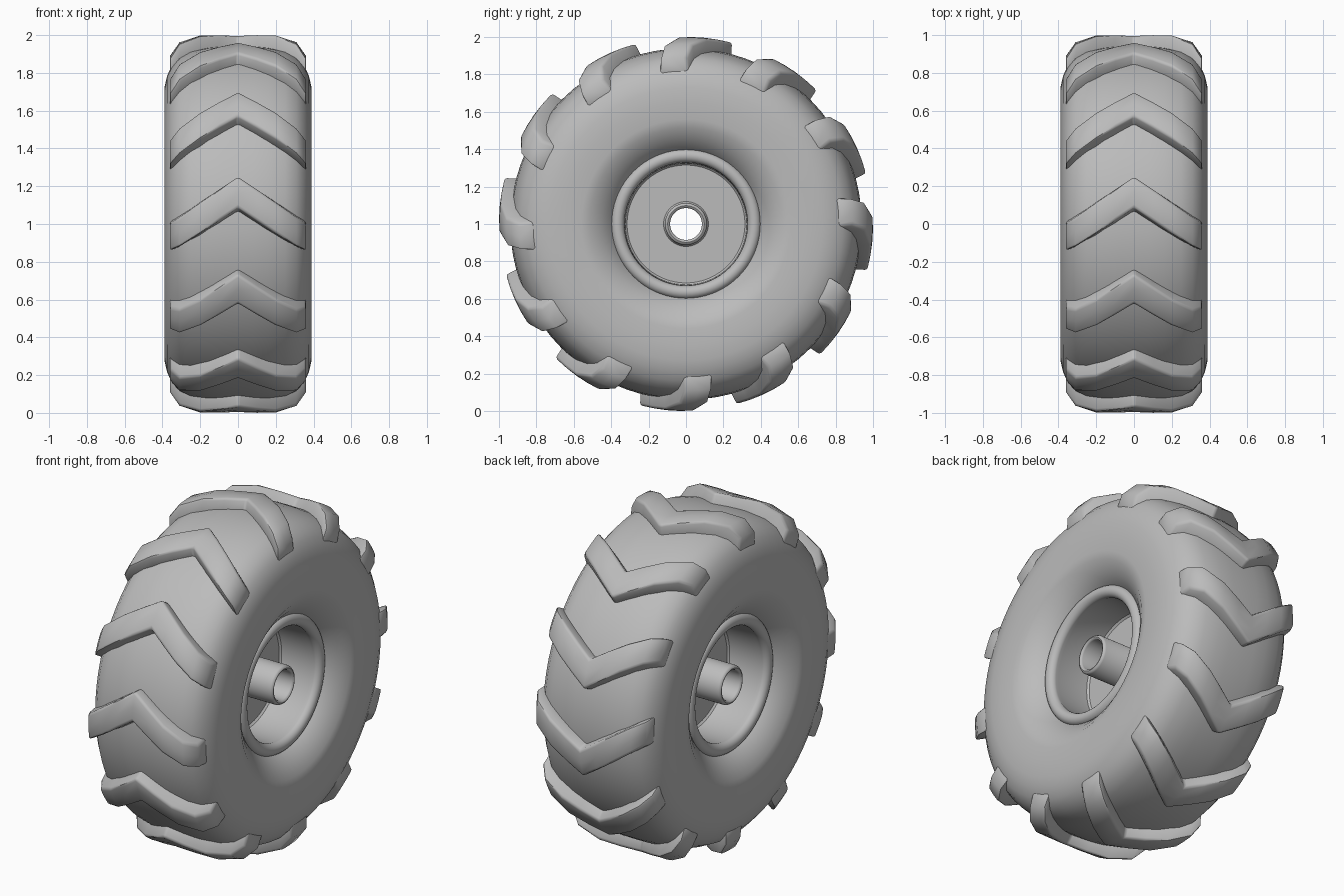
import bpy, bmesh
from math import sin, cos, pi, radians
from mathutils import Vector

cube = bpy.data.objects.get("Cube")
if cube:
    bpy.data.objects.remove(cube, do_unlink=True)

grey = bpy.data.materials.new("rubber_grey")
grey.use_nodes = True
grey.diffuse_color = (0.5, 0.5, 0.5, 1)
grey.node_tree.nodes["Principled BSDF"].inputs["Base Color"].default_value = (0.5, 0.5, 0.5, 1)

AXLE = Vector((0, 0, 1))


def add_object(name, mesh):
    obj = bpy.data.objects.new(name, mesh)
    obj.location = AXLE
    bpy.context.collection.objects.link(obj)
    return obj


def finish(name, bm, angle):
    """Turn a bmesh into a smooth-shaded object standing on the axle."""
    bmesh.ops.recalc_face_normals(bm, faces=bm.faces)
    mesh = bpy.data.meshes.new(name)
    bm.to_mesh(mesh)
    bm.free()
    mesh.materials.append(grey)
    obj = add_object(name, mesh)
    bpy.ops.object.select_all(action="DESELECT")
    obj.select_set(True)
    bpy.context.view_layer.objects.active = obj
    bpy.ops.object.shade_smooth_by_angle(angle=radians(angle))
    return obj


def point(x, r, a):
    """Point at radius r, a radians up from the front."""
    return Vector((x, -r * cos(a), r * sin(a)))


def lathe(name, half, angle, steps=72):
    """Revolve a half profile of (x, radius), mirrored in x, into a closed ring."""
    loop = half + [(-x, r) for x, r in reversed(half) if x > 0]
    bm = bmesh.new()
    rings = [[bm.verts.new(point(x, r, 2 * pi * i / steps)) for x, r in loop]
             for i in range(steps)]
    for i in range(steps):
        a, b = rings[i], rings[(i + 1) % steps]
        for j in range(len(loop)):
            k = (j + 1) % len(loop)
            bm.faces.new((a[j], a[k], b[k], b[j]))
    return finish(name, bm, angle)


# Tyre body: rounded crown, flat sidewall, dished inner shoulder
lathe("tyre", [(0, .94), (.08, .939), (.16, .933), (.25, .914), (.31, .885), (.35, .84),
               (.375, .785), (.388, .73), (.39, .65), (.388, .56), (.38, .515),
               (.335, .45), (.28, .39), (.2, .36), (0, .36)], 50)

# Rim: hollow hub, centre disc, barrel wall and rounded bead
bead = [(.272 + .036 * sin(t), .365 - .036 * cos(t))
        for t in (pi * i / 10 for i in range(11))]
lathe("rim", [(0, .085), (.29, .085), (.298, .089), (.302, .098), (.298, .107), (.288, .112),
              (.06, .112), (.05, .12), (.05, .315), (.06, .325), (.25, .335)]
      + bead + [(.25, .375), (0, .375)], 40)

# Tread lug: a chevron bar, apex leading, wrapped over the crown
half = [(.36, .89, .80), (.31, .962, .84), (.2, .998, .88), (.1, 1.0, .9)]
stations = [(-x, t, b) for x, t, b in half] + [(0, 1.0, .9)] + half[::-1]
bm = bmesh.new()
rows = []
for x, top, base in stations:
    f = abs(x) / .36
    tail, lead = radians(5 - 14 * f), radians(14.5 - 14.5 * f)
    flare = radians(1.2)
    rows.append([bm.verts.new(point(x, r, a)) for r, a in
                 ((base, tail - flare), (top, tail), (top, (tail + lead) / 2),
                  (top, lead), (base, lead + flare))])
for a, b in zip(rows, rows[1:]):
    for j in range(5):
        k = (j + 1) % 5
        bm.faces.new((a[j], a[k], b[k], b[j]))
bm.faces.new(rows[0])
bm.faces.new(rows[-1])
bmesh.ops.recalc_face_normals(bm, faces=bm.faces)
sharp = [e for e in bm.edges if e.calc_face_angle(0) > radians(50)]
bmesh.ops.bevel(bm, geom=sharp, offset=.014, segments=2, profile=.5, affect="EDGES")
lug = finish("tread_lug_1", bm, 40)

# Repeat the lug around the tyre
COUNT = 12
for i in range(1, COUNT):
    copy = add_object(f"tread_lug_{i + 1}", lug.data)
    copy.rotation_euler.x = -2 * pi * i / COUNT
